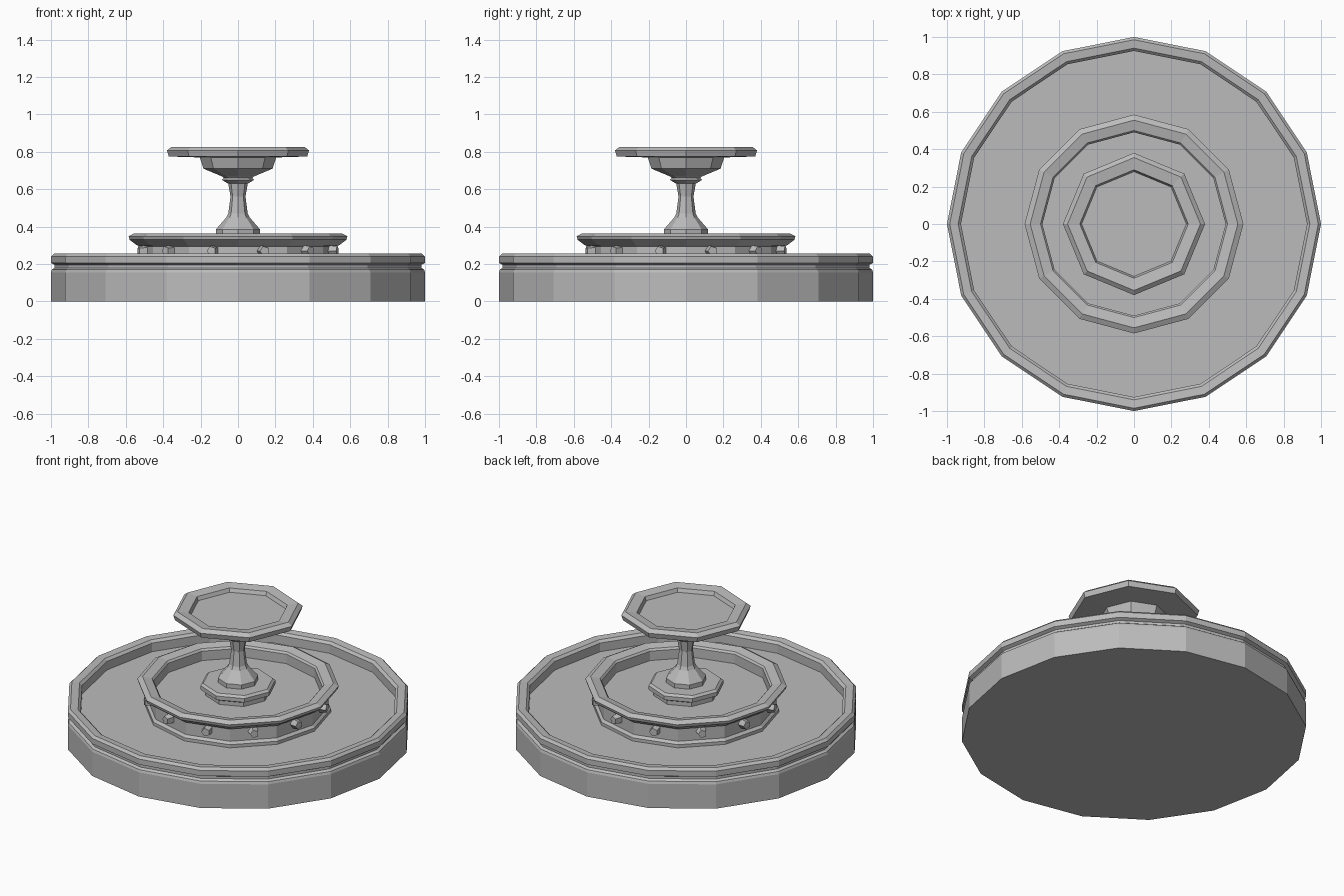
import bpy, bmesh, math
from mathutils import Matrix

if "Cube" in bpy.data.objects:
    bpy.data.objects.remove(bpy.data.objects["Cube"])

stone = bpy.data.materials.new("grey stone")
stone.diffuse_color = (0.5, 0.5, 0.5, 1)
stone.use_nodes = True
stone.node_tree.nodes["Principled BSDF"].inputs["Base Color"].default_value = stone.diffuse_color


def finish(name, bm):
    bmesh.ops.recalc_face_normals(bm, faces=bm.faces)
    mesh = bpy.data.meshes.new(name)
    bm.to_mesh(mesh)
    bm.free()
    mesh.materials.append(stone)
    obj = bpy.data.objects.new(name, mesh)
    bpy.context.collection.objects.link(obj)
    return obj


def lathe(name, sides, profile):
    """Flat-faced solid of revolution; profile is (radius, z) from bottom cap to top cap."""
    bm = bmesh.new()
    rings = []
    for r, z in profile:
        rings.append([bm.verts.new((r * math.cos(math.tau * i / sides),
                                    r * math.sin(math.tau * i / sides), z))
                      for i in range(sides)])
    for a, b in zip(rings, rings[1:]):
        for i in range(sides):
            j = (i + 1) % sides
            bm.faces.new((a[i], a[j], b[j], b[i]))
    bm.faces.new(rings[0])
    bm.faces.new(rings[-1])
    return finish(name, bm)


# Large 16-sided pool with a groove below the rim
lathe("lower_pool", 16, [
    (1.0, 0), (1.0, 0.155), (0.995, 0.17), (0.98, 0.18), (0.98, 0.195),
    (1.0, 0.205), (1.0, 0.24), (0.985, 0.255), (0.94, 0.25), (0.925, 0.235), (0.925, 0.18)])

# 12-sided middle basin with a ridged, overhanging rim
lathe("middle_basin", 12, [
    (0.54, 0.17), (0.54, 0.2), (0.525, 0.215), (0.525, 0.295), (0.54, 0.3),
    (0.58, 0.33), (0.585, 0.348), (0.555, 0.364), (0.5, 0.352), (0.49, 0.34), (0.49, 0.28)])

# Five-sided studs, one on each wall face of the middle basin
bm = bmesh.new()
for k in range(12):
    place = (Matrix.Rotation(math.radians(15 + 30 * k), 4, 'Z')
             @ Matrix.Translation((0.52, 0, 0.27))
             @ Matrix.Rotation(math.radians(90), 4, 'Y')
             @ Matrix.Rotation(math.pi, 4, 'Z'))
    bmesh.ops.create_cone(bm, cap_ends=True, segments=5, radius1=0.034,
                          radius2=0.026, depth=0.06, matrix=place)
finish("wall_studs", bm)

# Octagonal plinth standing in the middle basin
lathe("plinth", 8, [
    (0.19, 0.27), (0.19, 0.305), (0.22, 0.32), (0.22, 0.345), (0.205, 0.358)])

# Slender baluster stem
lathe("stem", 8, [
    (0.118, 0.35), (0.118, 0.385), (0.105, 0.4), (0.062, 0.45), (0.052, 0.47), (0.04, 0.56),
    (0.052, 0.63), (0.07, 0.64), (0.085, 0.65), (0.07, 0.665)])

# Octagonal top dish with a stepped bowl underneath
lathe("top_dish", 8, [
    (0.07, 0.655), (0.085, 0.668), (0.185, 0.71), (0.205, 0.77), (0.37, 0.775),
    (0.38, 0.807), (0.355, 0.827), (0.29, 0.818), (0.28, 0.795)])
